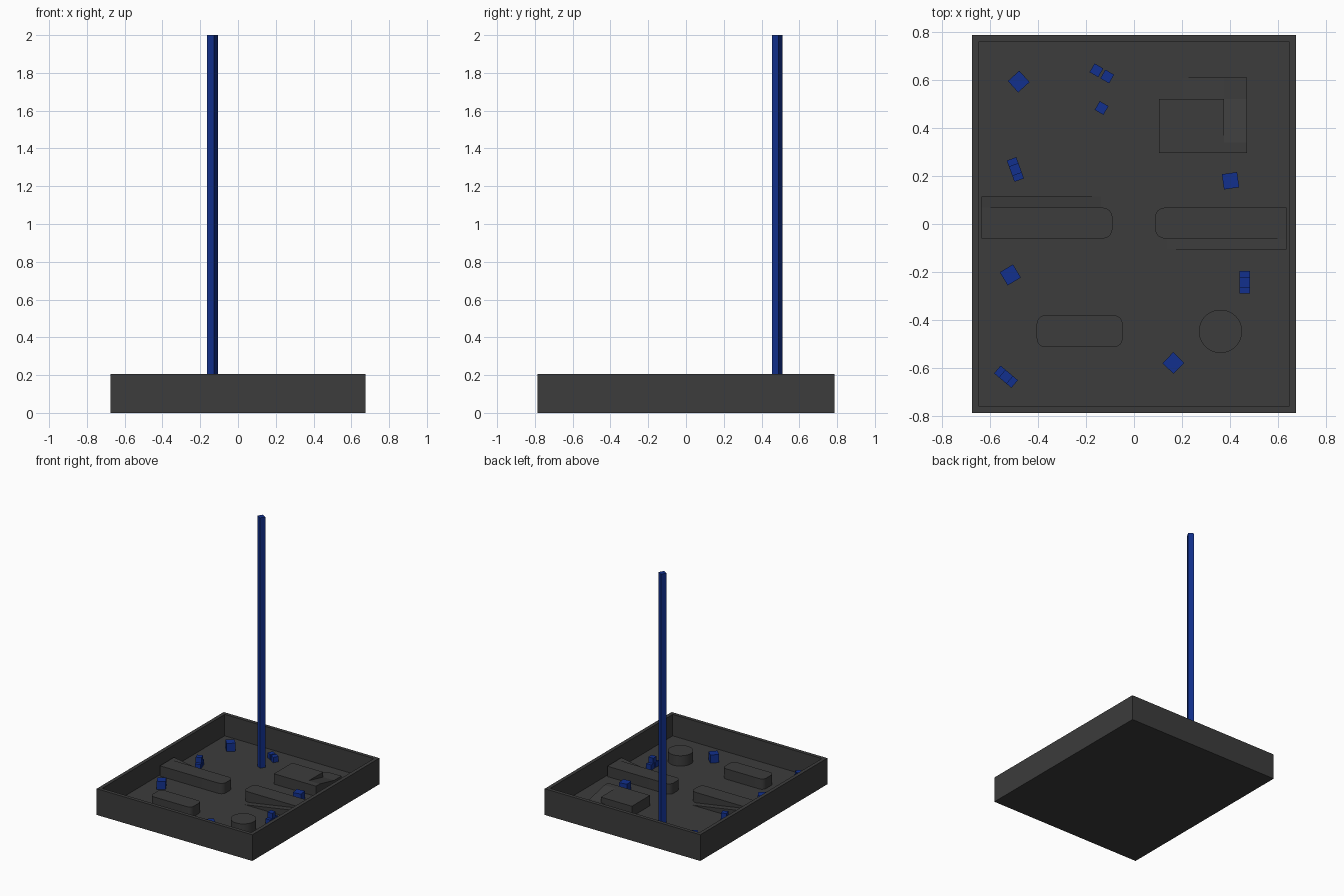
import bpy, bmesh
from math import radians, cos, sin, pi

if "Cube" in bpy.data.objects:
    bpy.data.objects.remove(bpy.data.objects["Cube"])

FLOOR, TOP, WALL = 0.037, 0.118, 0.205
HX, HY, IX, IY = 0.675, 0.787, 0.635, 0.747   # outer and inner half sizes


def material(name, rgb):
    m = bpy.data.materials.new(name)
    m.diffuse_color = (*rgb, 1)
    m.use_nodes = True
    m.node_tree.nodes["Principled BSDF"].inputs["Base Color"].default_value = m.diffuse_color
    return m


GREY = material("dark_grey", (0.045, 0.045, 0.045))
BLUE = material("blue", (0.006, 0.03, 0.27))


def make(name, bm, mat, smooth=False):
    bmesh.ops.recalc_face_normals(bm, faces=bm.faces)
    mesh = bpy.data.meshes.new(name)
    bm.to_mesh(mesh)
    bm.free()
    ob = bpy.data.objects.new(name, mesh)
    bpy.context.collection.objects.link(ob)
    mesh.materials.append(mat)
    if smooth:
        bpy.context.view_layer.objects.active = ob
        ob.select_set(True)
        bpy.ops.object.shade_smooth_by_angle(angle=radians(30))
        ob.select_set(False)
    return ob


def extrude(name, pts, vec, mat=GREY, smooth=False):
    """Extrude a closed 3D profile along vec."""
    bm = bmesh.new()
    face = bm.faces.new([bm.verts.new(p) for p in pts])
    new = bmesh.ops.extrude_face_region(bm, geom=[face], use_keep_orig=True)
    moved = [g for g in new["geom"] if isinstance(g, bmesh.types.BMVert)]
    bmesh.ops.translate(bm, vec=vec, verts=moved)
    return make(name, bm, mat, smooth)


def rounded_block(name, x0, x1, y0, y1, r_left, r_right):
    """Block with separately rounded left and right ends."""
    pts = []
    for cx, cy, r, start in ((x1, y1, r_right, 0), (x0, y1, r_left, 90),
                             (x0, y0, r_left, 180), (x1, y0, r_right, 270)):
        n = 8 if r else 0
        ox = cx - r if cx == x1 else cx + r
        oy = cy - r if cy == y1 else cy + r
        for i in range(n + 1):
            a = radians(start + 90 * i / max(n, 1))
            pts.append((ox + r * cos(a), oy + r * sin(a), FLOOR))
    return extrude(name, pts, (0, 0, TOP - FLOOR), smooth=True)


def cube(name, x, y, z, size, angle, height=None):
    h = height or size
    a = radians(angle + 45)
    pts = [(x + size * 0.7071 * cos(a + i * pi / 2),
            y + size * 0.7071 * sin(a + i * pi / 2), z) for i in range(4)]
    return extrude(name, pts, (0, 0, h), BLUE)


# Tray: box whose top is inset to a rim, then pushed down to the floor
bm = bmesh.new()
bmesh.ops.create_cube(bm, size=1)
for v in bm.verts:
    v.co = (v.co.x * 2 * HX, v.co.y * 2 * HY, (v.co.z + 0.5) * WALL)
bm.normal_update()
top = max(bm.faces, key=lambda f: f.calc_center_median().z)
bmesh.ops.inset_region(bm, faces=[top], thickness=HX - IX)
new = bmesh.ops.extrude_discrete_faces(bm, faces=[top])
for v in new["faces"][0].verts:
    v.co.z = FLOOR
make("tray", bm, GREY)

# Dividing blocks against the side walls, and a free block in front
rounded_block("left_divider", -IX, -0.09, -0.06, 0.068, 0, 0.04)
rounded_block("right_divider", 0.088, IX, -0.06, 0.068, 0.04, 0)
rounded_block("front_block", -0.405, -0.048, -0.513, -0.38, 0.036, 0.036)

# Ramps alongside the dividers
for name, sx, y in (("left_ramp", -1, 0.068), ("right_ramp", 1, -0.107)):
    extrude(name, [(sx * 0.137, y, FLOOR), (sx * IX, y, FLOOR), (sx * IX, y, TOP)],
            (0, 0.047, 0))

# Round pedestal
extrude("round_pedestal",
        [(0.36 + 0.09 * cos(i * pi / 24), -0.447 + 0.09 * sin(i * pi / 24), FLOOR)
         for i in range(48)], (0, 0, TOP - FLOOR), smooth=True)

# Platform with a ramp that turns a corner on a landing
MID = 0.078
extrude("platform", [(0.105, 0.295, FLOOR), (0.375, 0.295, FLOOR),
                     (0.375, 0.52, FLOOR), (0.105, 0.52, FLOOR)], (0, 0, TOP - FLOOR))
extrude("upper_ramp", [(0.375, 0.295, FLOOR), (0.375, 0.52, FLOOR), (0.375, 0.52, MID),
                       (0.375, 0.34, TOP), (0.375, 0.295, TOP)], (0.095, 0, 0))
extrude("lower_ramp", [(0.2, 0.52, FLOOR), (0.47, 0.52, FLOOR), (0.47, 0.52, MID),
                       (0.375, 0.52, MID)], (0, 0.09, 0))

# Large blue cubes
for i, (x, y, a) in enumerate(((-0.48, 0.593, 42), (0.402, 0.18, 8),
                               (-0.515, -0.212, 31), (0.164, -0.579, 46))):
    cube(f"large_cube_{i}", x, y, FLOOR, 0.064, a)

# Small blue cubes in pairs, some with a third cube on top
S = 0.042
for i, (x, y, a, stacked) in enumerate(((-0.134, 0.627, -30, False), (-0.494, 0.227, -70, True),
                                        (-0.533, -0.636, -40, True), (0.461, -0.243, 90, True))):
    dx, dy = 0.026 * cos(radians(a)), 0.026 * sin(radians(a))
    for k in (-1, 1):
        cube(f"small_cube_{i}_{k + 1}", x + k * dx, y + k * dy, FLOOR, S, a)
    if stacked:
        cube(f"small_cube_{i}_top", x, y, FLOOR + S, S, a)

# Tall square pole
cube("pole", -0.135, 0.483, FLOOR, S, -30, 2 - FLOOR)
